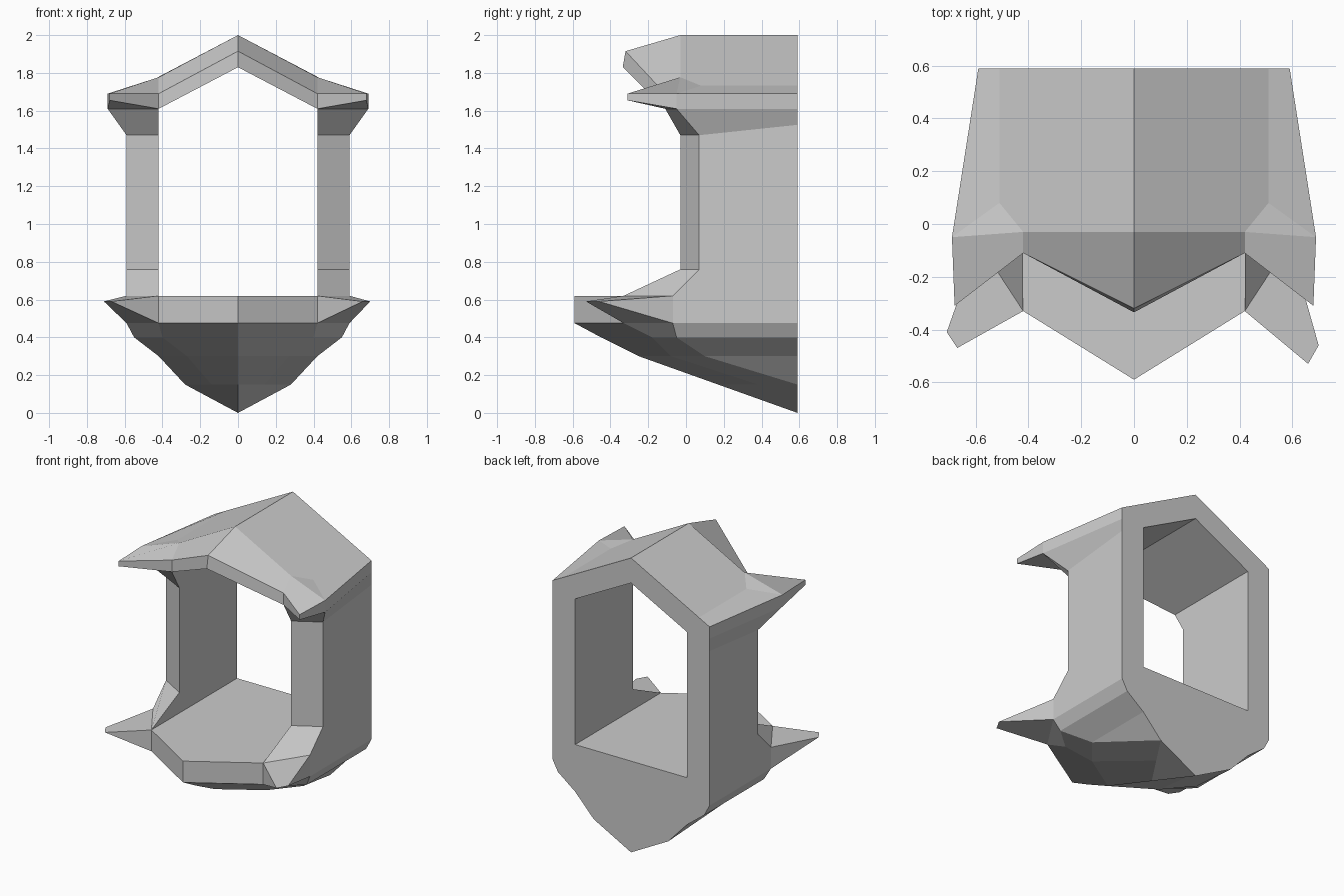
import bpy
import bmesh

cube = bpy.data.objects.get("Cube")
if cube:
    bpy.data.objects.remove(cube, do_unlink=True)

# One plain grey for the whole frame
GREY = (0.6, 0.6, 0.6, 1)
mat = bpy.data.materials.new("light grey")
mat.use_nodes = True
mat.diffuse_color = GREY
mat.node_tree.nodes["Principled BSDF"].inputs["Base Color"].default_value = GREY

BACK, INNER, OUTER = 0.59, 0.42, 0.59


def build(name, faces, sides=(1, -1)):
    """Make an object from faces given on the +x half, repeated for each side."""
    bm = bmesh.new()
    for s in sides:
        for face in faces:
            corners = list(dict.fromkeys(face))
            bm.faces.new([bm.verts.new((s * x, y, z)) for x, y, z in corners])
    bmesh.ops.remove_doubles(bm, verts=bm.verts, dist=0.001)
    bmesh.ops.recalc_face_normals(bm, faces=bm.faces)
    mesh = bpy.data.meshes.new(name)
    bm.to_mesh(mesh)
    bm.free()
    mesh.materials.append(mat)
    obj = bpy.data.objects.new(name, mesh)
    bpy.context.collection.objects.link(obj)
    return obj


def bridge(a, b, closed=False):
    """Quads between two rows of points."""
    n = len(a)
    return [(a[i], a[(i + 1) % n], b[(i + 1) % n], b[i])
            for i in range(n if closed else n - 1)]


def level(z, *plan):
    """Row of plan points lifted to one height."""
    return [(x, y, z) for x, y in plan]


# Pillars: a chamfered section with a flared foot and bracket
foot = level(0.62, (INNER, BACK), (INNER, -0.33), (OUTER, -0.07), (OUTER, BACK))
shaft = [(INNER, BACK), (INNER, -0.03), (OUTER, 0.07), (OUTER, BACK)]
low, high = level(0.76, *shaft), level(1.47, *shaft)
high[-1] = (OUTER, BACK, 1.525)
head = level(1.61, (INNER, BACK), (INNER, -0.11), (0.69, -0.05), (OUTER, BACK))
pillar = [f for a, b in ((foot, low), (low, high), (high, head))
          for f in bridge(a, b, closed=True)]
for side, s in (("left", 1), ("right", -1)):
    build(side + "_pillar", pillar, (s,))

# Base: stacked outlines that shrink backwards to the keel
plan = [(0, -0.59), (INNER, -0.33), (OUTER, -0.07), (OUTER, BACK)]
rows = [
    level(0.62, *plan),
    level(0.475, *plan),
    level(0.40, (0, -0.45), (0.40, -0.18), (0.55, -0.05), (0.55, BACK)),
    level(0.30, (0, -0.25), (0.27, -0.08), (INNER, 0.10), (INNER, BACK)),
    level(0.15, (0, 0.17), (0.14, 0.38), (0.28, BACK), (0.28, BACK)),
    level(0.0, *[(0, BACK)] * 4),
]
base = [f for a, b in zip(rows, rows[1:]) for f in bridge(a, b)]
del base[1]  # the horn grows out of this corner
base = [f for f in base if len(set(f)) > 2]
floor_back = (0, BACK, 0.62)
base.append((rows[0][0], rows[0][1], foot[0], floor_back))
base.append([floor_back, foot[0]] + [r[-1] for r in rows])
build("base", base)

# Lower horns, the right one slightly shorter
inner_root = [r[1] for r in rows[:2]]
outer_root = [r[2] for r in rows[:2]]
for side, s, a, b in (("left", 1, (0.66, -0.53, 0.59), (0.70, -0.46, 0.59)),
                      ("right", -1, (0.67, -0.47, 0.59), (0.71, -0.41, 0.59))):
    build(side + "_lower_horn",
          bridge([inner_root[0], a, inner_root[1]], [outer_root[0], b, outer_root[1]])
          + [(inner_root[0], a, inner_root[1]), (outer_root[0], b, outer_root[1])], (s,))

# Roof: gable with a pointed visor
ridge_back, ridge = (0, BACK, 2.0), (0, -0.03, 2.0)
crest = (INNER, -0.03, 1.777)
fold, fold_back = (0.51, 0.08, 1.732), (0.51, BACK, 1.732)
eave, eave_low = (0.69, -0.05, 1.69), head[2]
eave_back, eave_low_back = (OUTER, BACK, 1.69), head[3]
lip, lip_low = (INNER, -0.11, 1.69), head[1]
peak, peak_low = (0, -0.32, 1.915), (0, -0.335, 1.83)
vault_back = (0, BACK, 1.83)
build("roof", [
    (ridge_back, ridge, crest, fold, fold_back),
    (fold_back, fold, eave, eave_back),
    (crest, fold, eave),
    (ridge, peak, lip, crest),
    (peak, peak_low, lip_low, lip),
    (peak_low, vault_back, head[0], lip_low),
    (eave, eave_back, eave_low_back, eave_low),
    (ridge_back, fold_back, eave_back, eave_low_back, head[0], vault_back),
])

# Upper horns at the eave corners
tip, tip_low = (0.68, -0.31, 1.69), (0.68, -0.31, 1.655)
for side, s in (("left", 1), ("right", -1)):
    build(side + "_upper_horn", [
        (crest, lip, tip, eave),
        (lip, lip_low, tip_low, tip),
        (eave, tip, tip_low, eave_low),
        (lip_low, eave_low, tip_low),
    ], (s,))
